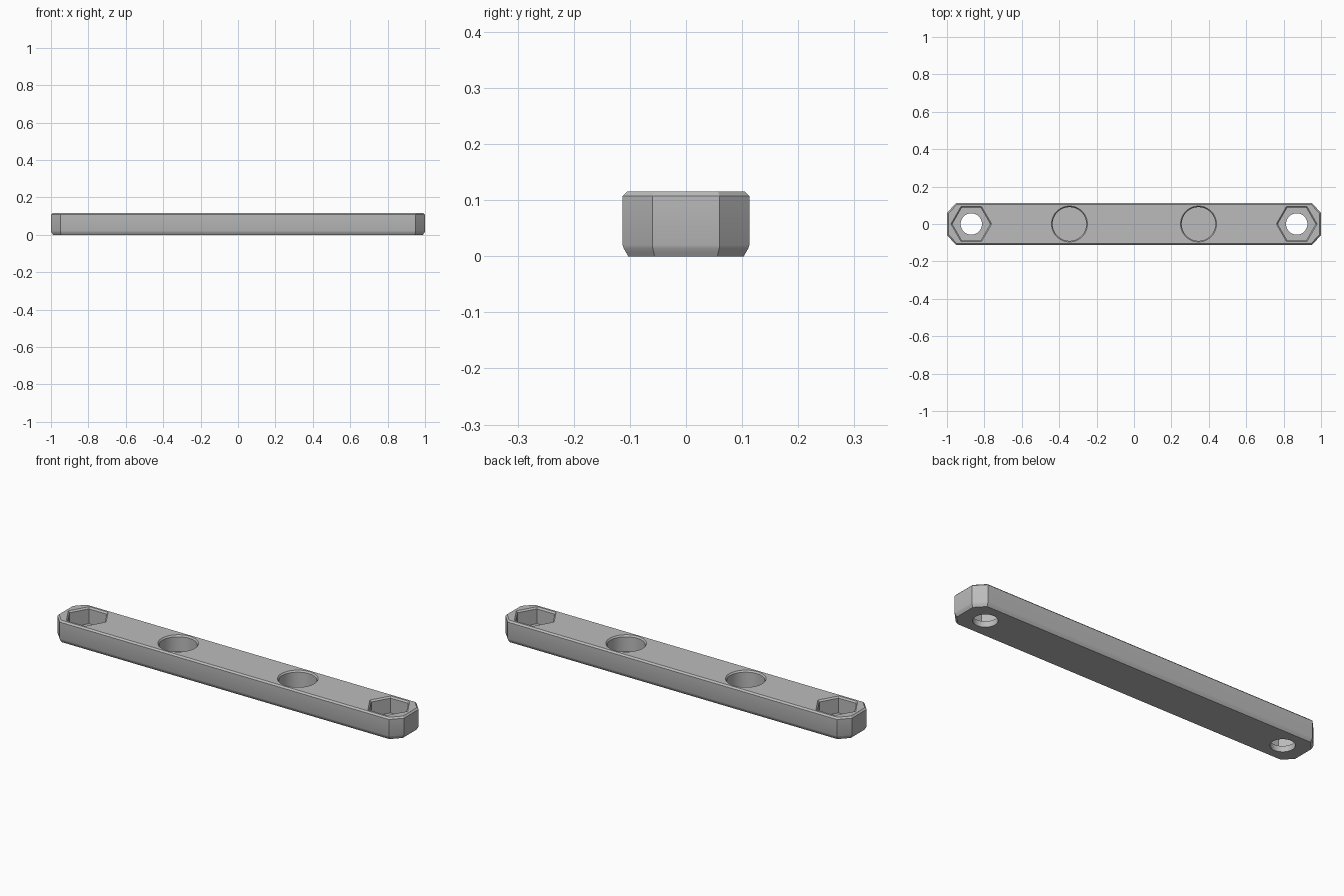
import bpy, bmesh
from math import cos, sin, pi, radians

if "Cube" in bpy.data.objects:
    bpy.data.objects.remove(bpy.data.objects["Cube"], do_unlink=True)

HEIGHT, HALF_LEN, HALF_WID = 0.115, 1.0, 0.113

grey = bpy.data.materials.new("plain grey")
grey.use_nodes = True
colour = (0.5, 0.5, 0.5, 1)
grey.diffuse_color = colour
grey.node_tree.nodes["Principled BSDF"].inputs["Base Color"].default_value = colour


def loft(name, rings):
    """Closed solid through stacked rings of equal point count."""
    bm = bmesh.new()
    loops = [[bm.verts.new(p) for p in ring] for ring in rings]
    n = len(loops[0])
    for low, high in zip(loops, loops[1:]):
        for i in range(n):
            j = (i + 1) % n
            bm.faces.new((low[i], low[j], high[j], high[i]))
    bm.faces.new(loops[0][::-1])
    bm.faces.new(loops[-1])
    bmesh.ops.recalc_face_normals(bm, faces=bm.faces)
    mesh = bpy.data.meshes.new(name)
    bm.to_mesh(mesh)
    bm.free()
    mesh.materials.append(grey)
    obj = bpy.data.objects.new(name, mesh)
    bpy.context.collection.objects.link(obj)
    return obj


def bar_ring(inset, z):
    """Rectangle with clipped corners, shrunk by inset."""
    x, y, k = HALF_LEN - inset, HALF_WID - inset, inset * 0.4
    cx, cy = 0.95 - k, 0.06 - k
    return [(x, -cy, z), (x, cy, z), (cx, y, z), (-cx, y, z),
            (-x, cy, z), (-x, -cy, z), (-cx, -y, z), (cx, -y, z)]


def round_ring(x, r, z, n):
    return [(x + r * cos(2 * pi * i / n), r * sin(2 * pi * i / n), z) for i in range(n)]


def pocket(name, x, r, floor, n, bevel):
    """Pocket cutter with a flared rim at the top surface."""
    over = 0.02
    flare = bevel * (1 + over / 0.008)
    return loft(name, [round_ring(x, r, floor, n),
                       round_ring(x, r, HEIGHT - 0.008, n),
                       round_ring(x, r + bevel, HEIGHT, n),
                       round_ring(x, r + bevel, HEIGHT + over, n)])


# Bar with eased bottom edge and chamfered top edge
bar = loft("mounting_bar", [bar_ring(d, z) for d, z in
                            ((0.010, 0), (0.006, 0.007), (0.002, 0.014), (0, 0.02),
                             (0, HEIGHT - 0.008), (0.008, HEIGHT))])

# Hexagonal nut pockets, bolt holes and round blind pockets
cutters = []
for side in (-1, 1):
    cutters += [
        pocket("nut_pocket_cutter", side * 0.87, 0.101, 0.03, 6, 0.008),
        loft("bolt_hole_cutter", [round_ring(side * 0.87, 0.057, z, 48) for z in (-0.05, 0.07)]),
        pocket("round_pocket_cutter", side * 0.345, 0.09, 0.03, 64, 0.006),
    ]

bpy.ops.object.select_all(action="DESELECT")
bar.select_set(True)
bpy.context.view_layer.objects.active = bar
for cutter in cutters:
    cutter.hide_render = True
    mod = bar.modifiers.new("cut", "BOOLEAN")
    mod.operation, mod.solver, mod.object = "DIFFERENCE", "EXACT", cutter
    bpy.ops.object.modifier_apply(modifier=mod.name)
    bpy.data.objects.remove(cutter, do_unlink=True)

bpy.ops.object.shade_smooth_by_angle(angle=radians(25))
